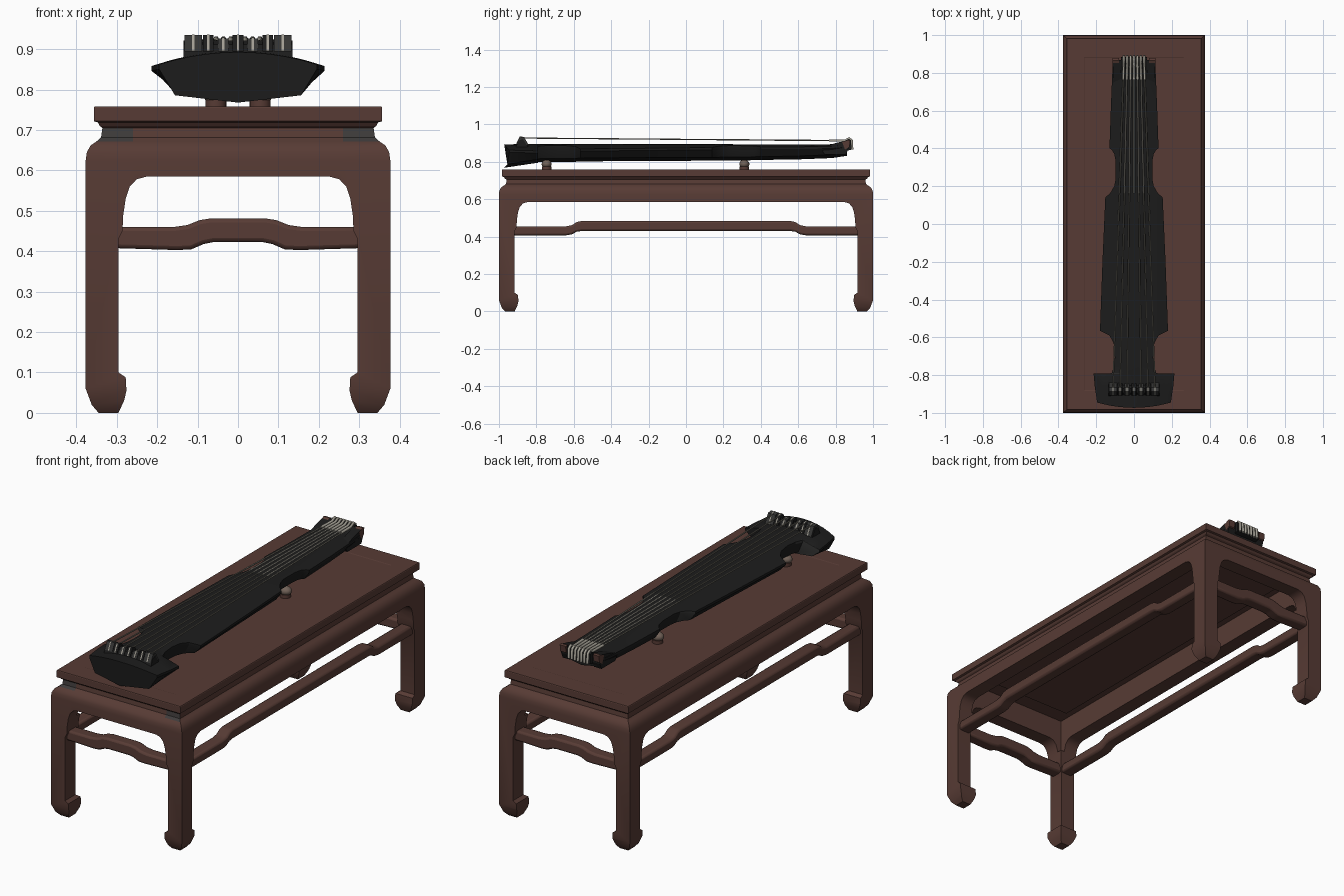
import bpy, bmesh, math
from mathutils import Vector

if "Cube" in bpy.data.objects:
    bpy.data.objects.remove(bpy.data.objects["Cube"])


def material(name, rgb):
    m = bpy.data.materials.new(name)
    m.diffuse_color = (*rgb, 1)
    m.use_nodes = True
    m.node_tree.nodes["Principled BSDF"].inputs["Base Color"].default_value = m.diffuse_color
    return m


WOOD = material("red_brown_wood", (0.096, 0.044, 0.035))
WORN = material("worn_grey_wood", (0.05, 0.045, 0.044))
BLACK = material("black_lacquer", (0.0115, 0.0115, 0.0115))
GREY = material("dark_grey", (0.035, 0.035, 0.034))
STRING = material("dull_string", (0.18, 0.17, 0.14))
SILVER = material("pale_silk", (0.36, 0.34, 0.29))
PAD = material("pad_brown", (0.17, 0.125, 0.1))


def smooth(ob, angle=35):
    bpy.ops.object.select_all(action='DESELECT')
    ob.select_set(True)
    bpy.context.view_layer.objects.active = ob
    bpy.ops.object.shade_smooth_by_angle(angle=math.radians(angle))


def loft(name, rings, mat):
    """Skin a list of equal-length point rings and cap both ends."""
    bm = bmesh.new()
    vs = [[bm.verts.new(p) for p in r] for r in rings]
    n = len(vs[0])
    for a, b in zip(vs, vs[1:]):
        for i in range(n):
            j = (i + 1) % n
            bm.faces.new((a[i], a[j], b[j], b[i]))
    bm.faces.new(vs[0][::-1])
    bm.faces.new(vs[-1])
    bmesh.ops.recalc_face_normals(bm, faces=bm.faces)
    me = bpy.data.meshes.new(name)
    bm.to_mesh(me)
    bm.free()
    me.materials.append(mat)
    ob = bpy.data.objects.new(name, me)
    bpy.context.collection.objects.link(ob)
    return ob


def prism(name, pts, axis, lo, hi, mat):
    """Extrude a (u, z) outline along x or y."""
    place = (lambda u, z, d: (d, u, z)) if axis == 'x' else (lambda u, z, d: (u, d, z))
    return loft(name, [[place(u, z, d) for u, z in pts] for d in (lo, hi)], mat)


def rect(w, d, z):
    return [(-w, -d, z), (-.26, -d, z), (.26, -d, z), (w, -d, z), (w, d, z), (-w, d, z)]


def soften(ob, width):
    m = ob.modifiers.new("soft_edges", 'BEVEL')
    m.width, m.segments, m.limit_method = width, 2, 'ANGLE'
    m.angle_limit = math.radians(40)


def mirror(half):
    return half + [(-u, z) for u, z in half[::-1]]


# table frame: shouldered block with arched openings cut through both ways
frame = loft("table_frame", [rect(*r) for r in (
    (.345, .968, 0), (.362, .985, .02), (.377, 1, .06), (.377, 1, .625), (.374, .998, .645),
    (.365, .99, .662), (.35, .975, .672), (.339, .962, .682), (.335, .958, .71))], WOOD)


def opening(e):
    return mirror([(e - .07, .585), (e - .045, .578), (e - .028, .56), (e - .018, .53),
                   (e - .012, .49), (e - .01, .45), (e, .43), (e, .1), (e - .018, .088),
                   (e - .02, .055), (e - .014, .03), (e, 0), (e, -.05)])


cutters = [prism("front_cutter", opening(.296), 'y', -1.2, 1.2, WOOD),
           prism("side_cutter", opening(.916), 'x', -.6, .6, WOOD),
           loft("hollow_cutter", [rect(.302, .925, .52), rect(.302, .925, .75)], WOOD)]
for c in cutters:
    c.hide_render = True
    b = frame.modifiers.new("cut", 'BOOLEAN')
    b.operation, b.object, b.solver = 'DIFFERENCE', c, 'EXACT'
bpy.context.view_layer.update()
dg = bpy.context.evaluated_depsgraph_get()
cut_mesh = bpy.data.meshes.new_from_object(frame.evaluated_get(dg))
frame.modifiers.clear()
frame.data = cut_mesh
for c in cutters:
    bpy.data.objects.remove(c)
cut_mesh.materials.clear()
cut_mesh.materials.append(WOOD)
cut_mesh.materials.append(WORN)
for p in cut_mesh.polygons:  # worn patches on the front waist corners
    c = p.center
    p.material_index = int(c.z > .673 and abs(c.x) > .26 and c.y < -.95 and p.normal.y < -.1)
smooth(frame)

# table top with stepped edge and a very shallow sunk panel
loft("table_top", [rect(*r) for r in (
    (.334, .957, .704), (.342, .968, .71), (.347, .975, .719), (.357, .985, .722), (.357, .985, .755),
    (.355, .983, .758), (.265, .885, .758), (.262, .88, .7565))], WOOD)
loft("underside_panel", [rect(.265, .84, .698), rect(.27, .85, .71)], WOOD)

# humped stretchers
front_h = mirror([(.31, .46), (.16, .46), (.125, .465), (.095, .477), (.07, .481)])
front_l = mirror([(.06, .423), (.085, .418), (.115, .405), (.15, .403), (.31, .408)])
side_h = mirror([(.93, .455), (.64, .455), (.61, .461), (.585, .478), (.56, .483)])
side_l = mirror([(.56, .43), (.585, .426), (.61, .412), (.64, .407), (.93, .407)])


def bar_outline(hi, lo):
    n = len(lo) // 2
    return hi + [(-u, z) for u, z in lo[:n][::-1]] + lo[:n]


for s, word in ((-1, "a"), (1, "b")):
    for nm, pts, ax, pos in (("end", bar_outline(front_h, front_l), 'y', .953),
                             ("long", bar_outline(side_h, side_l), 'x', .332)):
        st = prism(f"{nm}_stretcher_{word}", pts, ax, s * pos - .032, s * pos + .032, WOOD)
        soften(st, .01)
        smooth(st)

# zither body: sections along y as (y, half width, bottom, crown)
sections = [(-.945, .195, .768, .893), (-.86, .208, .785, .895), (-.792, .214, .795, .895),
            (-.79, .118, .798, .895), (-.75, .105, .8, .895), (-.69, .1, .8, .895),
            (-.63, .108, .8, .895), (-.59, .13, .8, .895), (-.572, .165, .802, .895),
            (-.565, .18, .802, .895), (-.2, .167, .805, .895), (.14, .152, .806, .895),
            (.165, .125, .806, .895), (.2, .105, .807, .894), (.24, .097, .807, .894),
            (.33, .097, .808, .893), (.37, .104, .809, .893), (.393, .118, .81, .893),
            (.4, .13, .81, .893), (.6, .123, .813, .892), (.78, .116, .82, .894),
            (.86, .111, .832, .9)]


def section(y, w, zb, crown):
    def bulge(x):
        return .028 * (1 - (x / w) ** 2) if y < -.9 else 0
    xs = [w * (1 - i / 5) for i in range(11)]
    ze = crown - .8 * w * w - .012
    low = [(-w, ze), (-.8 * w, zb + .018), (0, zb), (.8 * w, zb + .018), (w, ze)]
    return [(x, y - bulge(x), z) for x, z in [(x, crown - .8 * x * x) for x in xs] + low]


body = loft("zither_body", [section(*s) for s in sections], BLACK)
body.data.materials.append(GREY)
for p in body.data.polygons:  # greyer walls inside the left waist notches
    p.material_index = int(abs(p.normal.y) > .3 and -.8 < p.center.y < .41 and p.center.x < 0)
smooth(body, 30)

# bridge ridge with string knots near the head
prism("bridge", [(-.915, .87), (-.895, .912), (-.872, .922), (-.84, .87)], 'x', -.135, .135, BLACK)
for i in range(7):
    x = -.111 + i * .037
    w = .022 if i in (0, 6) else .013
    h = .935 - .008 * (i in (2, 4))
    knot = [(-.908, .895), (-.888, h), (-.865, h - .005), (-.84, .885)]
    prism(f"string_knot_{i+1}", knot, 'x', x - w, x + w, GREY if i % 2 == 0 else BLACK)
    prism(f"knot_thread_{i+1}", [(u, z + .002) for u, z in knot], 'x', x - .003, x + .003, SILVER)

# upturned tail: centre sill and two side wings with brown tips
prism("tail_sill", [(.78, .88), (.84, .907), (.87, .922), (.882, .915), (.885, .865), (.82, .85)],
      'x', -.068, .068, BLACK)
wing = [(.72, .875), (.8, .9), (.85, .912), (.868, .915), (.868, .87), (.855, .84), (.74, .84)]
tip = [(.835, .905), (.866, .918), (.878, .915), (.874, .88), (.85, .865)]
for s in (-1, 1):
    prism("tail_wing", wing, 'x', s * .09 - .022, s * .09 + .022, BLACK)
    prism("tail_wing_tip", tip, 'x', s * .096 - .017, s * .096 + .017, WOOD)


def tube(name, pts, r, mat):
    cu = bpy.data.curves.new(name, 'CURVE')
    cu.dimensions, cu.bevel_depth, cu.bevel_resolution, cu.use_fill_caps = '3D', r, 1, True
    sp = cu.splines.new('POLY')
    sp.points.add(len(pts) - 1)
    for p, q in zip(sp.points, pts):
        p.co = (*q, 1)
    cu.materials.append(mat)
    ob = bpy.data.objects.new(name, cu)
    bpy.context.collection.objects.link(ob)


# seven strings fanning from tail to bridge, wrapped over the tail
for i in range(7):
    k = i - 3
    a, b = Vector((k * .037, -.868, .927)), Vector((k * .018, .85, .913))
    m, t = a.lerp(b, .6), a.lerp(b, .95)
    tube(f"string_{i+1}", [a, m], .0036, STRING)
    tube(f"string_mid_{i+1}", [m, t], .004, SILVER if abs(k) < 3 else STRING)
    tube(f"string_tail_{i+1}", [t, b, (b.x, .872, .926), (b.x, .886, .915), (b.x, .889, .865)], .007, SILVER)

# round pads on small wooden discs holding the zither off the table
for y in (-.745, .312):
    for s in (-1, 1):
        bpy.ops.mesh.primitive_cylinder_add(vertices=20, radius=.026, depth=.018, location=(s * .055, y, .766))
        disc = bpy.context.object
        disc.name = "pad_disc"
        disc.data.materials.append(WOOD)
        smooth(disc)
        bpy.ops.mesh.primitive_uv_sphere_add(segments=16, ring_count=10, radius=1, location=(s * .055, y, .788))
        pad = bpy.context.object
        pad.name = "support_pad"
        pad.scale = (.032, .027, .023)
        pad.data.materials.append(PAD)
        smooth(pad, 60)
